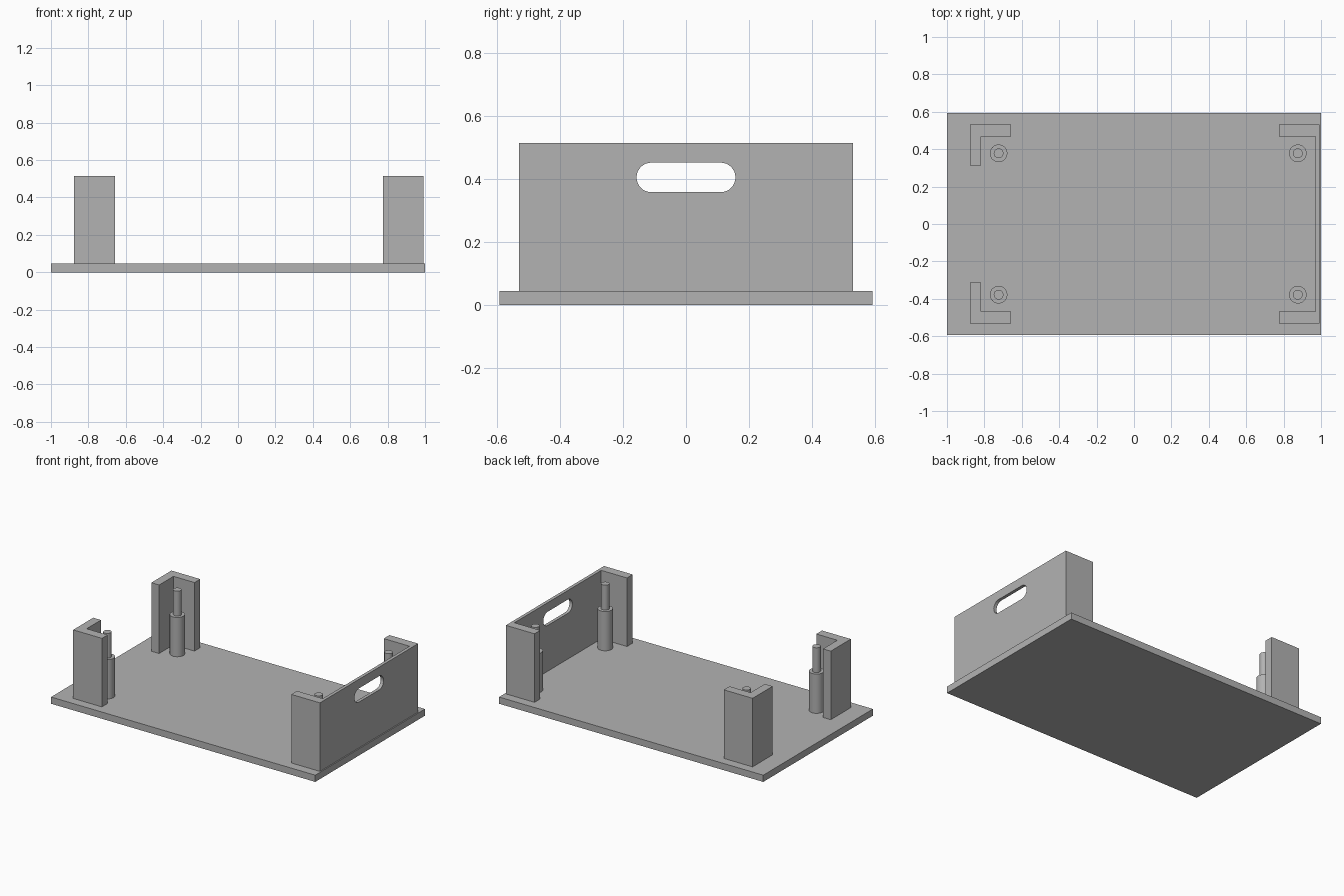
import bpy, bmesh, math

cube = bpy.data.objects.get("Cube")
if cube:
    bpy.data.objects.remove(cube, do_unlink=True)

grey = bpy.data.materials.new("plain grey")
grey.use_nodes = True
grey.diffuse_color = (0.45, 0.45, 0.45, 1)
grey.node_tree.nodes["Principled BSDF"].inputs["Base Color"].default_value = grey.diffuse_color

BASE_TOP, WALL_TOP = 0.046, 0.515
WALL_Y, INNER_Y = 0.531, 0.469


def prism(name, outline, z0, z1):
    """Extrude a flat outline from z0 up to z1."""
    bm = bmesh.new()
    face = bm.faces.new([bm.verts.new((x, y, z0)) for x, y in outline])
    grown = bmesh.ops.extrude_face_region(bm, geom=[face])["geom"]
    for v in grown:
        if isinstance(v, bmesh.types.BMVert):
            v.co.z = z1
    bmesh.ops.recalc_face_normals(bm, faces=bm.faces)
    mesh = bpy.data.meshes.new(name)
    bm.to_mesh(mesh)
    bm.free()
    obj = bpy.data.objects.new(name, mesh)
    bpy.context.collection.objects.link(obj)
    mesh.materials.append(grey)
    return obj


def circle(x, y, r, n=32):
    return [(x + r * math.cos(2 * math.pi * i / n), y + r * math.sin(2 * math.pi * i / n))
            for i in range(n)]


def smooth(obj):
    bpy.ops.object.select_all(action="DESELECT")
    obj.select_set(True)
    bpy.context.view_layer.objects.active = obj
    bpy.ops.object.shade_smooth_by_angle(angle=math.radians(35))


# Base plate
prism("base_plate", [(-1, -0.593), (1, -0.593), (1, 0.593), (-1, 0.593)], 0, BASE_TOP)

# L-shaped corner brackets at the right end
for side, label in ((-1, "front"), (1, "back")):
    corner = [(-0.876, WALL_Y), (-0.658, WALL_Y), (-0.658, INNER_Y),
              (-0.817, INNER_Y), (-0.817, 0.314), (-0.876, 0.314)]
    prism(label + "_corner_bracket", [(x, side * y) for x, y in corner], BASE_TOP, WALL_TOP)

# End wall with its two return flanges, one U-shaped piece
end_wall = prism("end_wall", [
    (0.992, -WALL_Y), (0.992, WALL_Y), (0.775, WALL_Y), (0.775, INNER_Y),
    (0.97, INNER_Y), (0.97, -INNER_Y), (0.775, -INNER_Y), (0.775, -WALL_Y)],
    BASE_TOP, WALL_TOP)

# Rounded handle slot cut through the end wall
slot = []
for i in range(34):
    half = i // 17
    a = math.pi * (i - half) / 16 - math.pi / 2
    slot.append((0.406 + 0.047 * math.sin(a), (-0.11 if half else 0.11) + 0.047 * math.cos(a)))
cutter = prism("handle_cutter", slot, 0.9, 1.1)
for v in cutter.data.vertices:
    height, across, along = v.co
    v.co = (along, across, height)
cutter.data.flip_normals()
cutter.hide_render = True
cut = end_wall.modifiers.new("handle_slot", "BOOLEAN")
cut.operation, cut.solver, cut.object = "DIFFERENCE", "EXACT", cutter
bpy.ops.object.select_all(action="DESELECT")
bpy.context.view_layer.objects.active = end_wall
end_wall.select_set(True)
bpy.ops.object.modifier_apply(modifier=cut.name)
bpy.data.objects.remove(cutter, do_unlink=True)
smooth(end_wall)

# Stepped posts: thick sleeve with a thinner pin on top
for x, end in ((-0.724, "right"), (0.876, "left")):
    for y, label in ((-0.378, "front"), (0.378, "back")):
        smooth(prism(f"{label}_{end}_post", circle(x, y, 0.047), BASE_TOP, 0.315))
        smooth(prism(f"{label}_{end}_pin", circle(x, y, 0.026), 0.315, 0.485))
